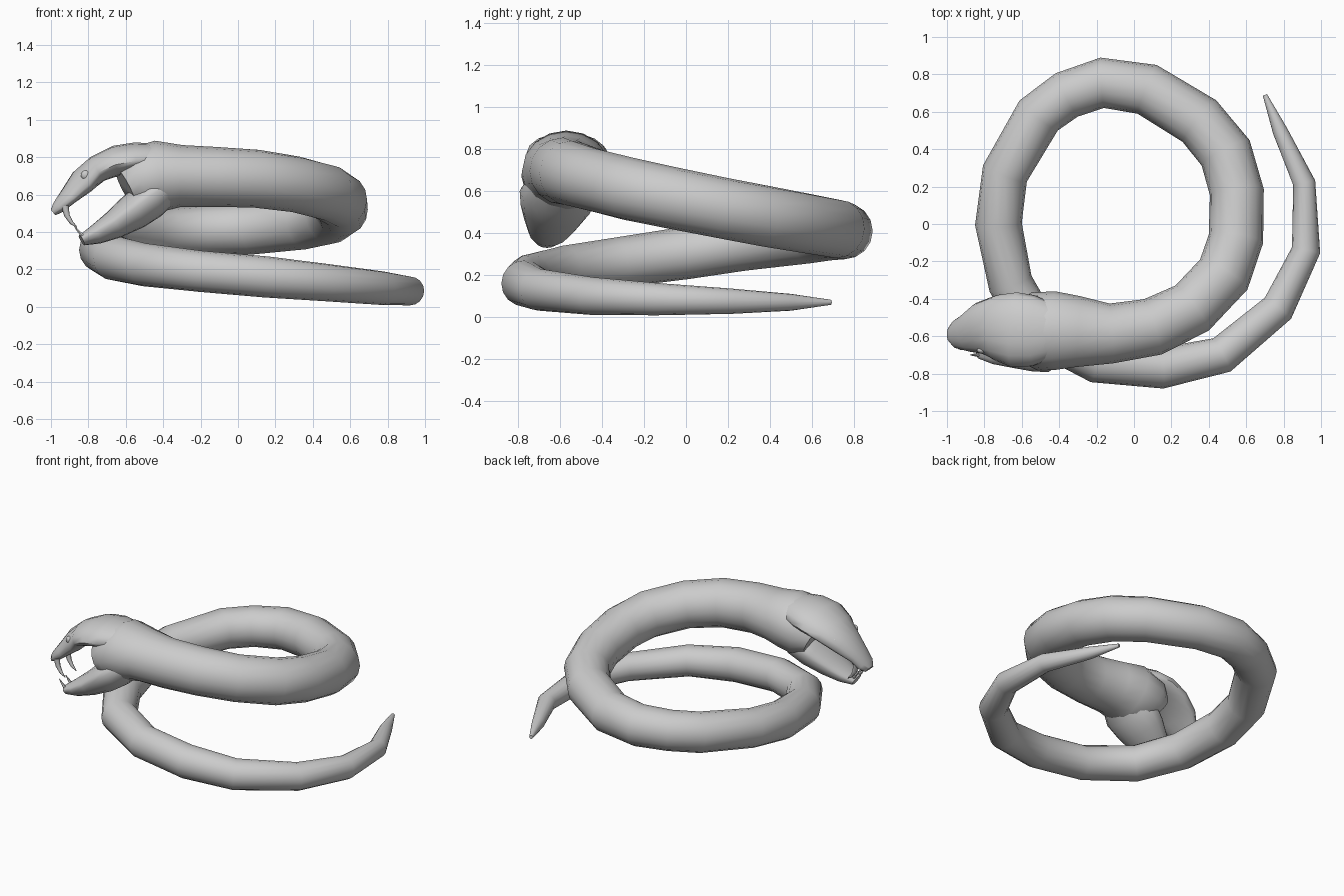
import bpy
import bmesh
from math import cos, sin, tau
from mathutils import Vector

default_cube = bpy.data.objects.get("Cube")
if default_cube:
    bpy.data.objects.remove(default_cube, do_unlink=True)

# One plain grey for the whole animal
grey = bpy.data.materials.new("plain grey")
grey.use_nodes = True
colour = (0.6, 0.6, 0.6, 1)
grey.diffuse_color = colour
grey.node_tree.nodes["Principled BSDF"].inputs["Base Color"].default_value = colour


def loft(name, rows, sides=16, top=1.0, bottom=1.0):
    """Skin oval rings along a path; each row is x, y, z, half width, half height.
    top and bottom scale the two halves of each ring to flatten them."""
    bm = bmesh.new()
    centres = [Vector(row[:3]) for row in rows]
    rings = []
    for i, row in enumerate(rows):
        before = centres[max(i - 1, 0)]
        after = centres[min(i + 1, len(rows) - 1)]
        tangent = (after - before).normalized()
        side = tangent.cross(Vector((0, 0, 1))).normalized()
        up = side.cross(tangent)
        width, height = row[3], row[-1]
        ring = []
        for k in range(sides):
            angle = tau * k / sides
            lift = sin(angle) * height
            lift *= top if lift > 0 else bottom
            ring.append(bm.verts.new(centres[i] + side * cos(angle) * width + up * lift))
        rings.append(ring)
    for first, second in zip(rings, rings[1:]):
        for k in range(sides):
            n = (k + 1) % sides
            bm.faces.new((first[k], first[n], second[n], second[k]))
    bm.faces.new(rings[0])
    bm.faces.new(rings[-1])
    bmesh.ops.recalc_face_normals(bm, faces=bm.faces)
    mesh = bpy.data.meshes.new(name)
    bm.to_mesh(mesh)
    bm.free()
    mesh.materials.append(grey)
    obj = bpy.data.objects.new(name, mesh)
    bpy.context.collection.objects.link(obj)
    bpy.ops.object.select_all(action="DESELECT")
    obj.select_set(True)
    bpy.context.view_layer.objects.active = obj
    bpy.ops.object.shade_smooth_by_angle(angle=0.9)
    return obj


# Coiled body from tail tip to neck: x, y, z, radius
coil = [
    (.70, .69, .07, .012), (.78, .50, .07, .04), (.91, .22, .075, .06),
    (.92, -.14, .085, .077), (.77, -.45, .10, .09), (.47, -.70, .13, .10),
    (.15, -.77, .16, .11), (-.2, -.74, .19, .11), (-.5, -.58, .225, .115),
    (-.66, -.32, .26, .12), (-.725, 0, .305, .125), (-.69, .27, .345, .125),
    (-.51, .58, .385, .13), (-.36, .69, .40, .13), (-.17, .755, .41, .135),
    (.07, .72, .42, .14), (.35, .55, .45, .143), (.49, .38, .48, .145),
    (.55, .17, .52, .145), (.545, -.08, .57, .147), (.48, -.27, .61, .15),
    (.31, -.45, .655, .15), (.10, -.55, .685, .155), (-.12, -.585, .695, .16),
]
# The neck swells into the back of the head
neck = [
    (-.30, -.575, .70, .19, .165), (-.42, -.57, .70, .21, .19),
    (-.53, -.575, .67, .21, .185), (-.60, -.585, .635, .17, .12),
]
loft("body", coil + neck)

# Upper jaw with a flat palate
loft("upper_jaw", [
    (-.44, -.57, .79, .15, .085), (-.54, -.57, .78, .19, .10),
    (-.64, -.565, .76, .20, .105), (-.74, -.555, .72, .175, .095),
    (-.82, -.56, .655, .14, .09), (-.90, -.585, .58, .10, .06),
    (-.955, -.59, .525, .075, .045), (-.985, -.59, .50, .04, .025),
], bottom=.55)

# Lower jaw with a flat floor, hanging open
loft("lower_jaw", [
    (-.40, -.59, .66, .15, .12), (-.49, -.605, .60, .19, .14),
    (-.58, -.62, .53, .17, .13), (-.68, -.64, .455, .13, .10),
    (-.77, -.655, .40, .095, .07), (-.84, -.665, .365, .055, .04),
], top=.5)

# Paired fangs, lower teeth and eyes on each side of the head
for label, s in (("left", 1), ("right", -1)):
    y = -.595 + .06 * s
    loft(label + "_fang", [
        (-.925, y, .54, .02), (-.915, y, .49, .015),
        (-.89, y, .45, .01), (-.86, y, .425, .002),
    ], sides=8)
    y = -.665 + .035 * s
    loft(label + "_lower_tooth", [
        (-.82, y, .37, .012), (-.85, y, .40, .008), (-.875, y, .43, .002),
    ], sides=6)
    bpy.ops.mesh.primitive_uv_sphere_add(
        segments=12, ring_count=8, radius=.025,
        location=(-.815, -.56 + .115 * s, .705))
    eye = bpy.context.object
    eye.name = label + "_eye"
    eye.scale.y = .7
    eye.data.materials.append(grey)
    bpy.ops.object.shade_smooth_by_angle()
